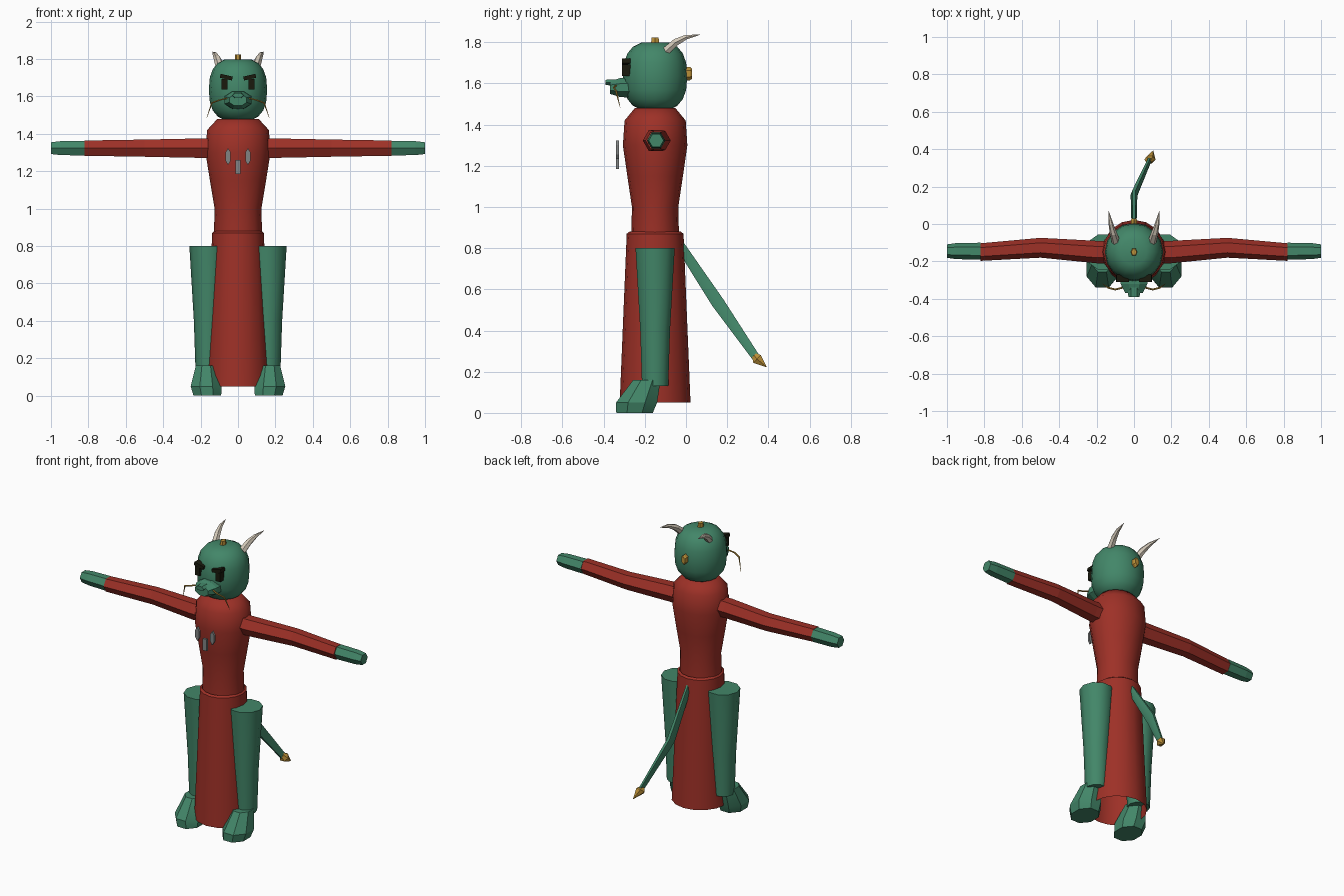
import bpy, bmesh, math
from mathutils import Vector

if "Cube" in bpy.data.objects:
    bpy.data.objects.remove(bpy.data.objects["Cube"])


def material(name, red, green, blue):
    colour = (red, green, blue, 1)
    mat = bpy.data.materials.new(name)
    mat.use_nodes = True
    mat.diffuse_color = colour
    mat.node_tree.nodes["Principled BSDF"].inputs["Base Color"].default_value = colour
    return mat


scale_green = material("scale green", 0.055, 0.24, 0.14)
robe_red = material("robe red", 0.34, 0.03, 0.02)
gold = material("gold", 0.5, 0.28, 0.04)
horn_bone = material("horn bone", 0.65, 0.58, 0.48)
pendant_grey = material("pendant grey", 0.22, 0.23, 0.23)
eye_dark = material("eye dark", 0.01, 0.01, 0.004)

X_AXIS, Y_AXIS, Z_AXIS = Vector((1, 0, 0)), Vector((0, 1, 0)), Vector((0, 0, 1))
MIDDLE = -0.15  # depth of the body's upright axis


def tube(name, mat, path, radii, sides=6, depth=1, turn=0.0,
         level=False, capped=True, smooth_angle=0):
    """Sweep a regular polygon along a path; depth stretches it on its second axis."""
    points = [Vector(point) for point in path]
    direction = (points[-1] - points[0]).normalized()
    if level:
        direction = Z_AXIS
    across = X_AXIS if abs(direction.x) < 0.5 else Y_AXIS
    along = direction.cross(across).normalized() * depth

    bm = bmesh.new()
    rings = []
    for centre, radius in zip(points, radii):
        ring = []
        for index in range(sides):
            angle = math.tau * (index + turn) / sides
            offset = across * math.cos(angle) + along * math.sin(angle)
            ring.append(bm.verts.new(centre + offset * radius))
        rings.append(ring)
    for lower, upper in zip(rings, rings[1:]):
        for index in range(sides):
            after = (index + 1) % sides
            bm.faces.new((lower[index], lower[after], upper[after], upper[index]))
    if capped:
        bm.faces.new(rings[0])
        bm.faces.new(rings[-1])
    bmesh.ops.recalc_face_normals(bm, faces=bm.faces)

    mesh = bpy.data.meshes.new(name)
    bm.to_mesh(mesh)
    bm.free()
    mesh.materials.append(mat)
    part = bpy.data.objects.new(name, mesh)
    bpy.context.collection.objects.link(part)
    if smooth_angle:
        bpy.ops.object.select_all(action='DESELECT')
        part.select_set(True)
        bpy.context.view_layer.objects.active = part
        bpy.ops.object.shade_smooth_by_angle(angle=math.radians(smooth_angle))


def pair(name, mat, path, radii, **options):
    """Make a left part and its mirror image on the right."""
    for side, sign in (("left", 1), ("right", -1)):
        mirrored = [(sign * x, y, z) for x, y, z in path]
        tube(f"{side}_{name}", mat, mirrored, radii, **options)


def upright(*heights):
    """Path up the body's axis."""
    return [(0, MIDDLE, height) for height in heights]


# Robe: open skirt, with a waisted upper body rising out of it
tube("robe_skirt", robe_red, upright(0.05, 0.87, 0.88), (0.172, 0.138, 0.125),
     sides=16, capped=False, smooth_angle=40)
tube("robe_body", robe_red, upright(0.82, 1, 1.15, 1.3, 1.42, 1.48),
     (0.13, 0.125, 0.15, 0.174, 0.165, 0.11), sides=16, depth=0.9, smooth_angle=60)

# Head: a rounded barrel following a squared-off circle
head_path, head_radii = [], []
for step in range(1, 10):
    angle = math.pi * step / 10
    rise = math.copysign(abs(math.cos(angle)) ** 0.8, math.cos(angle))
    head_path.append((0, MIDDLE, 1.635 - 0.17 * rise))
    head_radii.append(0.156 * math.sin(angle) ** 0.7)
tube("head", scale_green, head_path, head_radii, sides=16, smooth_angle=60)

# Snout and nose
tube("snout", scale_green, [(0, y, 1.58) for y in (-0.26, -0.32, -0.37)],
     (0.08, 0.077, 0.05), sides=8, depth=0.65, turn=0.5)
tube("nose", scale_green, [(0, y, 1.605) for y in (-0.34, -0.39)],
     (0.035, 0.03), depth=0.5)

# Eyes, slanting brows and drooping whiskers
pair("eye", eye_dark, [(0.073, y, 1.665) for y in (-0.31, -0.27)],
     (0.023, 0.023), sides=4, depth=1.7, turn=0.5)
pair("brow", eye_dark, [(0.03, -0.29, 1.695), (0.095, -0.29, 1.71)],
     (0.03, 0.03), sides=4, depth=0.5, turn=0.5)
pair("whisker", gold, [(0.06, -0.34, 1.59), (0.1, -0.35, 1.58),
                       (0.14, -0.34, 1.565), (0.167, -0.32, 1.485)],
     (0.005, 0.005, 0.005, 0.001))

# Horns sweeping back
pair("horn", horn_bone, [(0.095, -0.1, 1.755), (0.11, -0.05, 1.8),
                         (0.123, 0, 1.825), (0.136, 0.07, 1.838)],
     (0.024, 0.02, 0.013, 0.001))

# Gold studs on crown and nape
tube("crown_stud", gold, upright(1.79, 1.823), (0.018, 0.015), depth=1.3)
tube("nape_stud", gold, [(0, y, 1.648) for y in (-0.01, 0.02, 0.03)],
     (0.019, 0.019, 0.014), depth=1.7, turn=0.5)

# Three pendants floating before the chest
slab = (-0.34, -0.326)
tube("middle_pendant", pendant_grey, [(0, y, 1.222) for y in slab],
     (0.019, 0.019), sides=4, depth=2.8, turn=0.5)
pair("pendant", pendant_grey, [(0.053, y, 1.278) for y in slab],
     (0.016, 0.016), depth=2.8, turn=0.5)

# Outstretched sleeves and hands
arm_height, cuff = 1.323, 0.82
pair("sleeve", robe_red, [(0.12, MIDDLE, arm_height), (0.2, MIDDLE, arm_height),
                          (0.5, -0.127, arm_height), (cuff, MIDDLE, arm_height)],
     (0.06, 0.06, 0.053, 0.047))
pair("hand", scale_green, [(x, -0.145, arm_height) for x in (cuff, 0.95, 1)],
     (0.045, 0.043, 0.036))

# Legs and forward-slanting feet
pair("leg", scale_green, [(0.16, MIDDLE, z) for z in (0.8, 0.4, 0.13)],
     (0.1, 0.076, 0.067), sides=10, smooth_angle=40)
pair("foot", scale_green, [(0.17, -0.19, 0.16), (0.17, -0.24, 0.05), (0.164, -0.25, 0)],
     (0.06, 0.09, 0.08), sides=8, depth=1.2, turn=0.5, level=True, smooth_angle=30)

# Tail, flattened sideways, ending in a gold point
tail_end = (0.085, 0.345, 0.262)
tube("tail", scale_green, [(0, -0.03, 0.815), (0, 0.155, 0.535), tail_end],
     (0.013, 0.018, 0.011), depth=2, smooth_angle=40)
tube("tail_point", gold, [(0.08, 0.33, 0.28), tail_end, (0.102, 0.392, 0.222)],
     (0.015, 0.03, 0.001))
